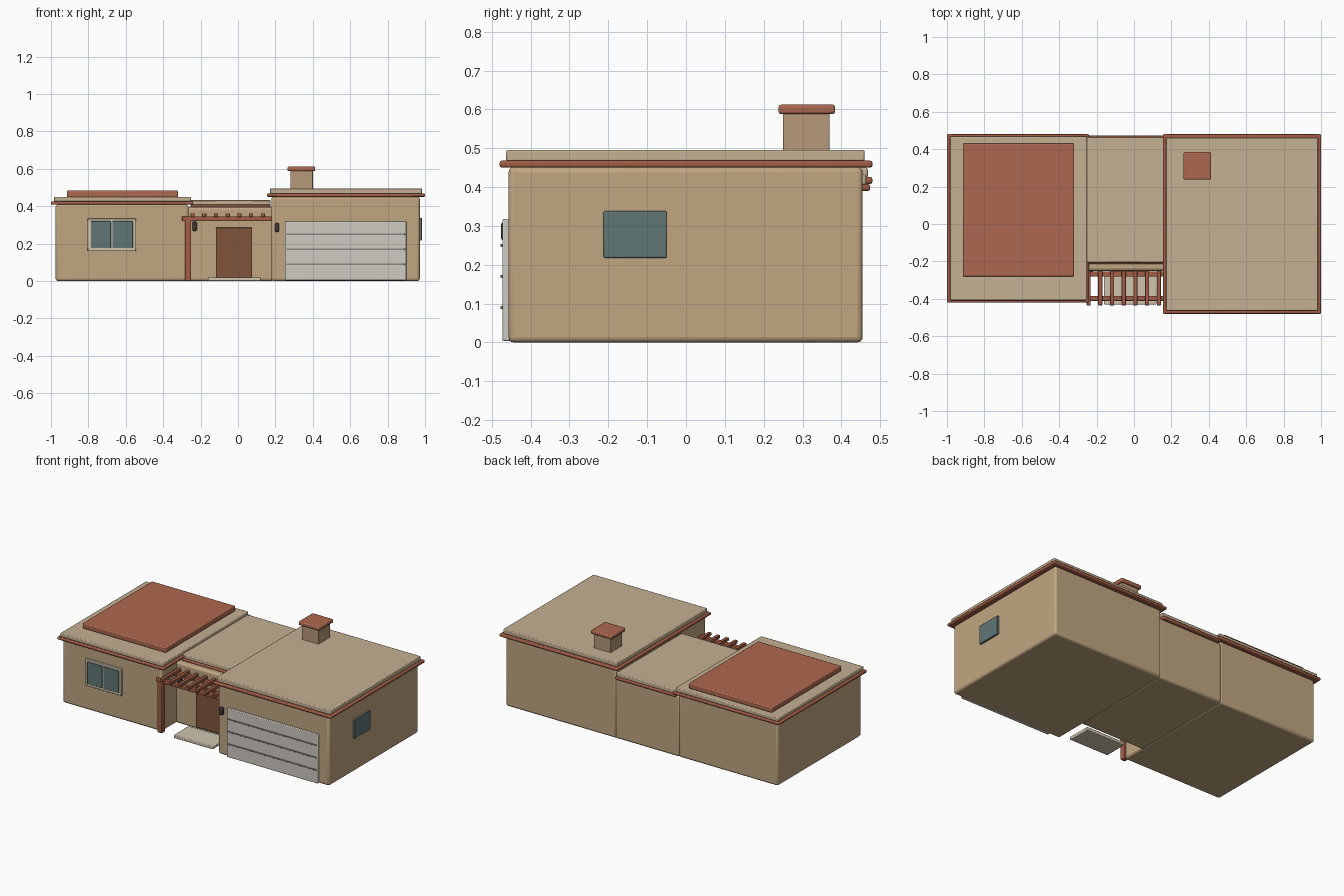
import bpy

COLORS = {
    "stucco": (0.53, 0.38, 0.22, 1), "chimney": (0.47, 0.32, 0.19, 1),
    "roof": (0.56, 0.44, 0.29, 1), "tile": (0.42, 0.14, 0.08, 1),
    "wood": (0.36, 0.11, 0.06, 1), "door": (0.22, 0.09, 0.045, 1),
    "panel": (0.62, 0.59, 0.54, 1), "glass": (0.12, 0.18, 0.18, 1),
    "stone": (0.63, 0.55, 0.42, 1), "dark": (0.05, 0.04, 0.04, 1),
    "groove": (0.25, 0.24, 0.23, 1),
}
mats = {}
for key, rgba in COLORS.items():
    mats[key] = bpy.data.materials.new(key)
    mats[key].diffuse_color = rgba


def box(name, x, y, z, mat, bevel=0.004, segments=2):
    """Box from (min, max) ranges with softly rounded edges."""
    bpy.ops.mesh.primitive_cube_add(size=1, location=[sum(r) / 2 for r in (x, y, z)])
    ob = bpy.context.object
    ob.name = name
    ob.scale = [r[1] - r[0] for r in (x, y, z)]
    bpy.ops.object.transform_apply(location=False, rotation=False, scale=True)
    ob.data.materials.append(mats[mat])
    if bevel:
        mod = ob.modifiers.new("soft_edges", "BEVEL")
        mod.width, mod.segments = bevel, segments
        bpy.ops.object.shade_smooth_by_angle()
    return ob


# Three wings: walls, red eave trim and flat roof slab
def wing(name, walls, wall_top, trim, trim_z, slab, slab_z):
    box(name + "_walls", walls[0], walls[1], (0, wall_top), "stucco", 0.014, 3)
    box(name + "_eave_trim", trim[0], trim[1], trim_z, "wood", 0.006)
    box(name + "_roof_slab", slab[0], slab[1], slab_z, "roof", 0.005)


wing("left_wing", ((-0.975, -0.265), (-0.40, 0.455)), 0.41,
     ((-1.0, -0.24), (-0.42, 0.48)), (0.408, 0.426),
     ((-0.985, -0.252), (-0.408, 0.468)), (0.424, 0.45))
wing("middle", ((-0.275, 0.19), (-0.25, 0.455)), 0.395,
     ((-0.255, 0.175), (-0.215, 0.474)), (0.39, 0.408),
     ((-0.255, 0.175), (-0.205, 0.464)), (0.405, 0.432))
wing("garage_wing", ((0.178, 0.972), (-0.457, 0.455)), 0.452,
     ((0.155, 1.0), (-0.48, 0.48)), (0.45, 0.468),
     ((0.17, 0.985), (-0.463, 0.46)), (0.466, 0.496))

# Raised tile panel on the left roof
box("roof_tile_panel", (-0.915, -0.32), (-0.28, 0.43), (0.448, 0.484), "tile", 0.006)

# Chimney
box("chimney", (0.28, 0.40), (0.25, 0.37), (0.49, 0.592), "chimney", 0.003)
box("chimney_cap", (0.265, 0.413), (0.238, 0.384), (0.588, 0.612), "tile", 0.006)

# Garage door with groove strips
box("garage_door", (0.25, 0.90), (-0.473, -0.44), (0.004, 0.318), "panel", 0.004)
for i in range(3):
    z = 0.09 + 0.08 * i
    box("garage_door_groove", (0.258, 0.892), (-0.477, -0.46),
        (z - 0.004, z + 0.004), "groove", 0.001)

# Front window: frame and two panes
box("front_window_frame", (-0.805, -0.545), (-0.412, -0.39), (0.16, 0.334), "stone", 0.003)
for x in ((-0.787, -0.680), (-0.672, -0.562)):
    box("front_window_pane", x, (-0.417, -0.40), (0.176, 0.32), "glass", 0.002)

# Side window
box("side_window", (0.95, 0.984), (-0.212, -0.05), (0.218, 0.338), "glass", 0.003)

# Entrance: door and step
box("front_door", (-0.118, 0.076), (-0.262, -0.24), (0.018, 0.286), "door", 0.003)
box("door_step", (-0.16, 0.12), (-0.43, -0.275), (0, 0.02), "stone", 0.004)

# Wall lamps
box("left_lamp", (-0.244, -0.22), (-0.275, -0.24), (0.268, 0.318), "dark", 0.006)
box("right_lamp", (0.197, 0.22), (-0.476, -0.45), (0.263, 0.31), "dark", 0.006)

# Pergola: post, two beams, seven rafters
box("pergola_post", (-0.283, -0.25), (-0.42, -0.387), (0, 0.325), "wood", 0.004)
for y in (-0.398, -0.268):
    box("pergola_beam", (-0.30, 0.185), (y - 0.014, y + 0.014), (0.32, 0.345), "wood", 0.004)
for i in range(7):
    x = -0.243 + 0.0627 * i
    box("pergola_rafter", (x - 0.011, x + 0.011), (-0.435, -0.225), (0.342, 0.362), "wood", 0.003)
